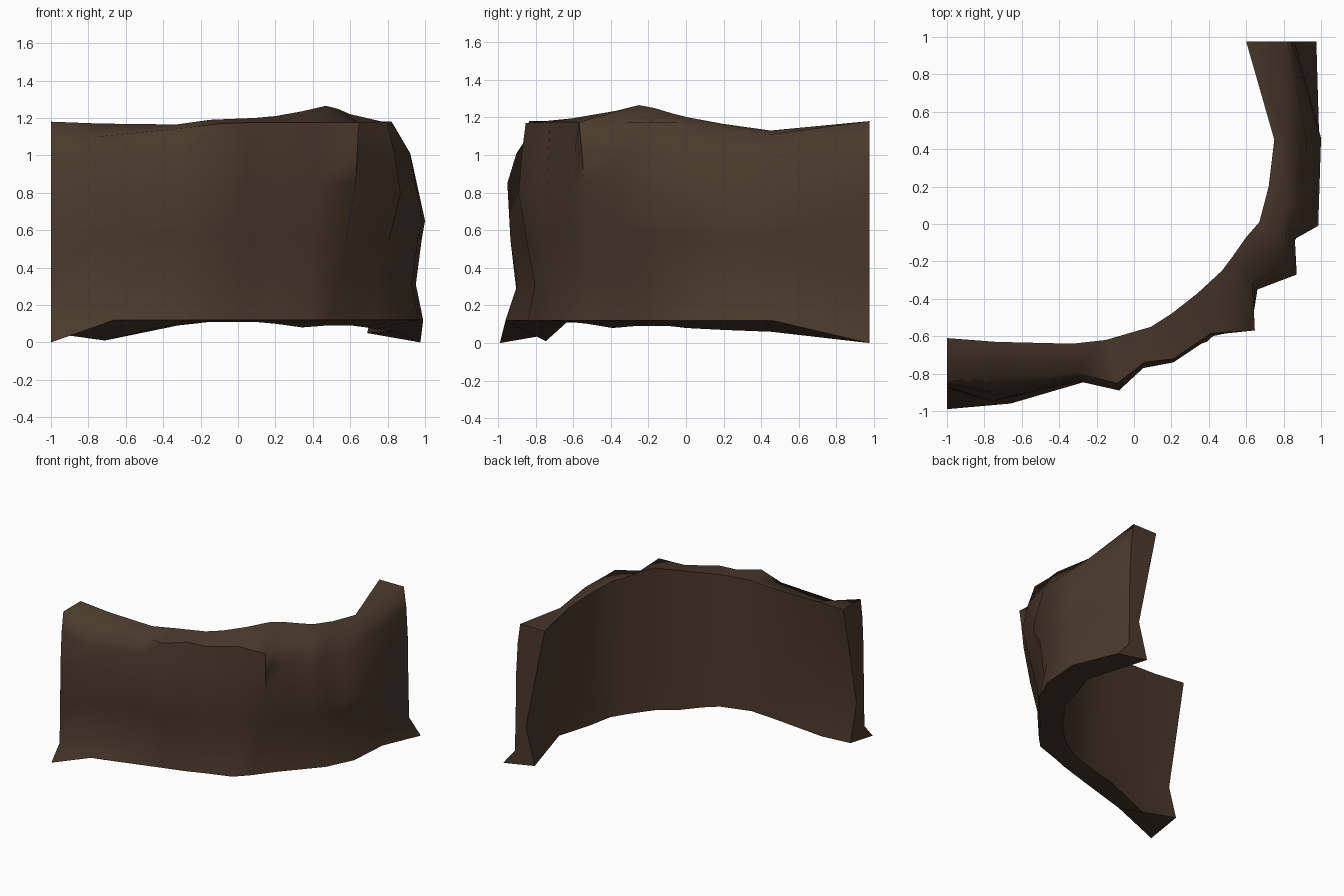
import bpy, bmesh
from mathutils import Vector

if "Cube" in bpy.data.objects:
    bpy.data.objects.remove(bpy.data.objects["Cube"])

# stations along the bend: inner x, inner y, rim height, foot x, foot y,
# knuckle x, knuckle y, knuckle z, underside z, outer rim fraction
STATIONS = [
    (-.74, -.63, 1.17, -.66, -.96, -.76, -.95, .85, .01, .66),
    (-.33, -.64, 1.165, -.25, -.84, -.30, -.84, .80, .09, .78),
    (-.15, -.62, 1.19, -.12, -.80, -.08, -.89, .80, .11, .86),
    (.09, -.55, 1.20, .05, -.75, .05, -.77, .80, .11, .86),
    (.20, -.48, 1.21, .18, -.70, .21, -.74, .80, .10, .93),
    (.34, -.37, 1.235, .39, -.63, .42, -.60, .85, .08, .93),
    (.47, -.25, 1.265, .48, -.54, .63, -.54, .85, .09, 1.1),
    (.53, -.17, 1.25, .62, -.36, .66, -.35, .85, .09, .80),
    (.60, -.07, 1.22, .71, -.26, .87, -.27, .80, .09, .72),
    (.67, .01, 1.20, .86, -.09, .86, -.08, .80, .08, .66),
    (.72, .20, 1.165, .965, .127, .985, -.01, .65, .07, .45),
    (.75, .45, 1.13, .99, .46, 1.00, .46, .65, .06, .30),
]
FOOT_Z = .12

rock = bpy.data.materials.new("dark_brown_rock")
rock.diffuse_color = (.07, .042, .025, 1)
rock.use_nodes = True
rock.node_tree.nodes["Principled BSDF"].inputs["Base Color"].default_value = rock.diffuse_color


def end_section(inner, foot):
    """Cross-section of a cut end, fractions run from inner rim to foot."""
    prof = [(0, 1.18), (.45, .35), (.24, .05), (1, 0),
            (.72, .12), (.70, .38), (.69, .75), (.65, 1.02), (.59, 1.18)]
    return [inner.lerp(foot, f) + Vector((0, 0, z)) for f, z in prof]


def section(i):
    """Closed cross-section of the wall, inner rim round to outer rim."""
    ix, iy, top, fx, fy, kx, ky, kz, under, rim = STATIONS[i]
    inner, foot, knuckle = Vector((ix, iy, 0)), Vector((fx, fy, 0)), Vector((kx, ky, 0))
    lean = .35 if i in (0, len(STATIONS) - 1) else .08
    rim_z = 1.10 if i == 0 else min(top - .02, 1.175)
    shoulder = rim * .45 + .55
    pts = [(inner, top), (inner.lerp(foot, lean), .35), (inner.lerp(foot, lean), under),
           (foot, FOOT_Z), (inner.lerp((foot + knuckle) / 2, .82), .31),
           (inner.lerp(foot * .3 + knuckle * .7, .94), .55), (knuckle, kz),
           (inner.lerp(knuckle, shoulder), 1.01), (inner.lerp(knuckle, rim), rim_z)]
    return [p + Vector((0, 0, z)) for p, z in pts]


# curved cliff wall lofted through the sections
bm = bmesh.new()
sections = [end_section(Vector((-1, -.61, 0)), Vector((-1, -.99, 0)))]
sections += [section(i) for i in range(len(STATIONS))]
sections += [end_section(Vector((.60, .975, 0)), Vector((.975, .975, 0)))]
rings = [[bm.verts.new(p) for p in s] for s in sections]
n = len(rings[0])
for a, b in zip(rings, rings[1:]):
    for k in range(n):
        bm.faces.new((a[k], b[k], b[(k + 1) % n], a[(k + 1) % n]))

# end caps, built as strips so the pinched outline is kept
for r in (rings[0], rings[-1]):
    for ids in ((0, 1, 7, 8), (1, 6, 7), (1, 5, 6), (1, 2, 4, 5), (2, 3, 4)):
        bm.faces.new([r[k] for k in ids])
bmesh.ops.recalc_face_normals(bm, faces=bm.faces)
me = bpy.data.meshes.new("cliff_wall")
bm.to_mesh(me)
bm.free()
me.materials.append(rock)
wall = bpy.data.objects.new("cliff_wall", me)
bpy.context.collection.objects.link(wall)
bpy.context.view_layer.objects.active = wall
wall.select_set(True)
bpy.ops.object.shade_smooth_by_angle(angle=1.2)
